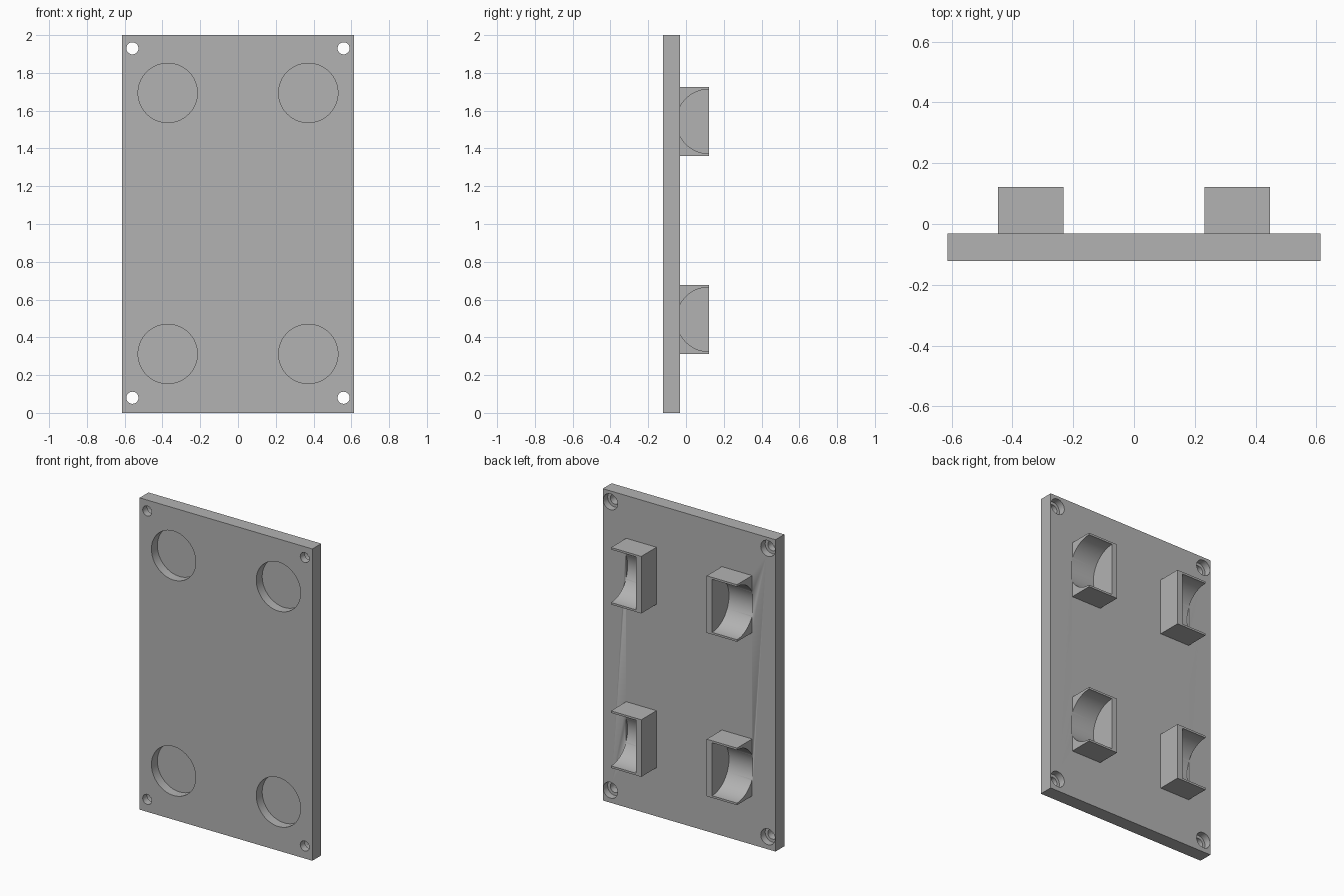
import bpy
from math import radians
from mathutils import Vector

cube = bpy.data.objects.get("Cube")
if cube:
    bpy.data.objects.remove(cube, do_unlink=True)

FRONT, PLATE_BACK, BACK = -0.122, -0.032, 0.122

grey = bpy.data.materials.new("plain grey")
grey.use_nodes = True
colour = (0.45, 0.45, 0.45, 1)
grey.diffuse_color = colour
grey.node_tree.nodes["Principled BSDF"].inputs["Base Color"].default_value = colour


def box(name, low, high):
    low, high = Vector(low), Vector(high)
    bpy.ops.mesh.primitive_cube_add(size=1, location=(low + high) / 2)
    obj = bpy.context.object
    obj.name = name
    obj.scale = high - low
    bpy.ops.object.transform_apply(location=True, rotation=True, scale=True)
    obj.data.materials.append(grey)
    return obj


def rod(name, start, end, radius, sides=64):
    start, end = Vector(start), Vector(end)
    axis = end - start
    bpy.ops.mesh.primitive_cylinder_add(
        vertices=sides, radius=radius, depth=axis.length,
        location=(start + end) / 2,
        rotation=axis.to_track_quat('Z', 'Y').to_euler())
    obj = bpy.context.object
    obj.name = name
    obj.hide_render = True
    obj.data.materials.append(grey)
    return obj


def combine(target, tool, operation):
    mod = target.modifiers.new(operation, 'BOOLEAN')
    mod.operation, mod.solver, mod.object = operation, 'EXACT', tool
    bpy.context.view_layer.objects.active = target
    bpy.ops.object.modifier_apply(modifier=mod.name)
    bpy.data.objects.remove(tool, do_unlink=True)


# Flat plate
plate = box("mounting_plate", (-0.613, FRONT, 0), (0.613, PLATE_BACK, 2))

# Cradle blocks on the back
for side in (-1, 1):
    for z in (0.495, 1.543):
        x = sorted((side * 0.232, side * 0.447))
        block = box("cradle_block", (x[0], PLATE_BACK - 0.01, z - 0.183),
                    (x[1], BACK, z + 0.183))
        combine(plate, block, 'UNION')

for side in (-1, 1):
    # Half-round cradles, open outward with a wall on the inner end
    for z in (0.495, 1.543):
        combine(plate, rod("cradle_cutter", (side * 0.27, 0.12, z),
                           (side * 0.449, 0.12, z), 0.17, 96), 'DIFFERENCE')
    # Round blind pockets in the front
    for z in (0.312, 1.694):
        combine(plate, rod("pocket_cutter", (side * 0.372, FRONT - 0.05, z),
                           (side * 0.372, FRONT + 0.06, z), 0.157), 'DIFFERENCE')
    # Corner screw holes, counterbored from the back
    for z in (0.08, 1.93):
        x = side * 0.559
        combine(plate, rod("hole_cutter", (x, FRONT - 0.05, z),
                           (x, PLATE_BACK + 0.05, z), 0.032, 32), 'DIFFERENCE')
        combine(plate, rod("counterbore_cutter", (x, PLATE_BACK - 0.045, z),
                           (x, PLATE_BACK + 0.05, z), 0.051, 32), 'DIFFERENCE')

# Smooth curved walls, crisp edges
bpy.ops.object.select_all(action='DESELECT')
plate.select_set(True)
bpy.context.view_layer.objects.active = plate
bpy.ops.object.shade_smooth_by_angle(angle=radians(30))
